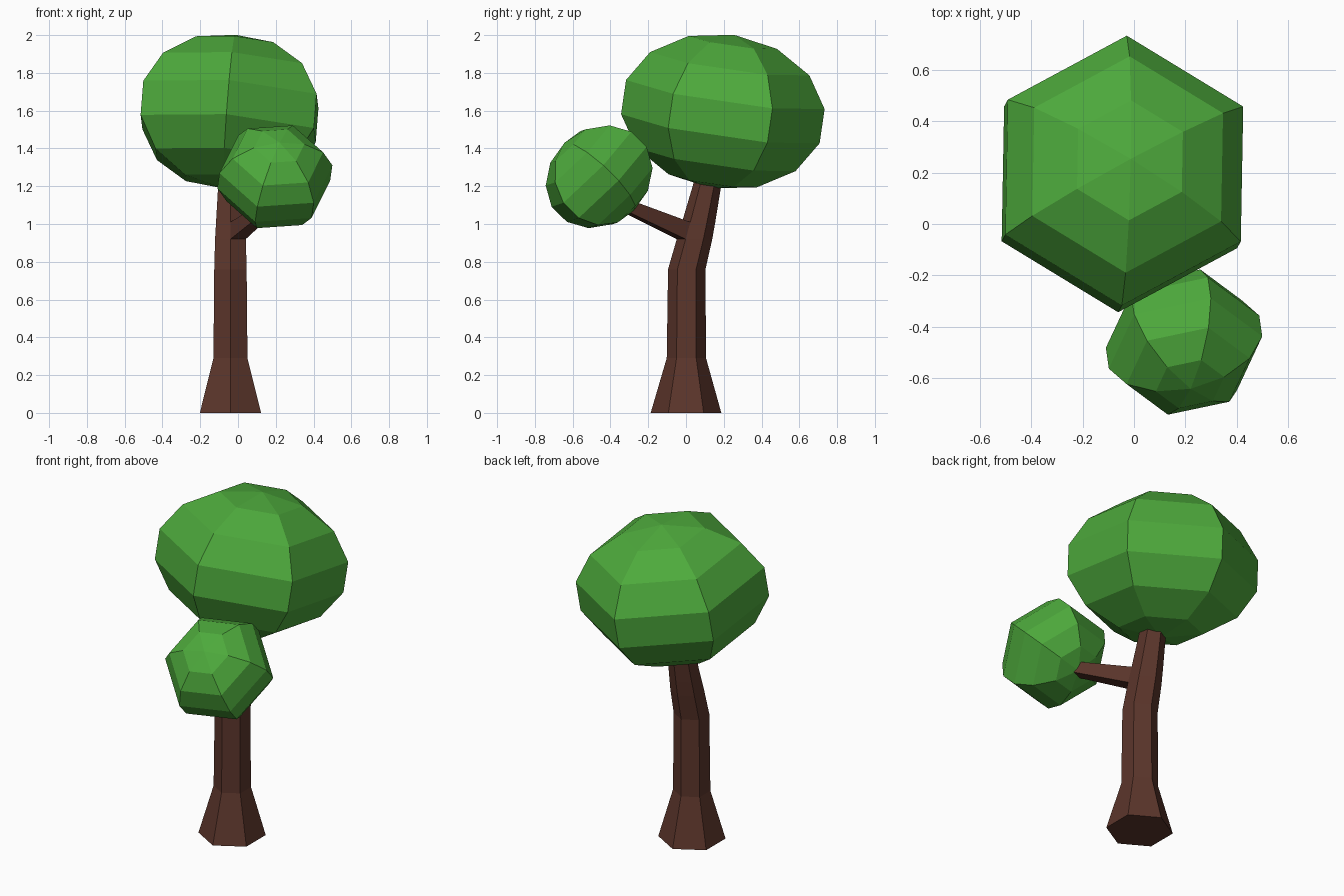
import bpy, bmesh, math
from mathutils import Vector

if "Cube" in bpy.data.objects:
    bpy.data.objects.remove(bpy.data.objects["Cube"])


def material(name, color):
    m = bpy.data.materials.new(name)
    m.diffuse_color = color
    m.use_nodes = True
    m.node_tree.nodes["Principled BSDF"].inputs["Base Color"].default_value = m.diffuse_color
    return m


BARK = material("bark", (0.105, 0.036, 0.024, 1))
LEAF = material("leaf", (0.075, 0.40, 0.045, 1))
SIDES = 6


def ring(bm, center, u, v, radius):
    """Six-sided ring of vertices, first corner along u."""
    c = Vector(center)
    angles = [2 * math.pi * k / SIDES for k in range(SIDES)]
    return [bm.verts.new(c + radius * (math.cos(t) * u + math.sin(t) * v)) for t in angles]


def bridge(bm, r0, r1):
    return [bm.faces.new((r0[k], r0[(k + 1) % SIDES], r1[(k + 1) % SIDES], r1[k]))
            for k in range(SIDES)]


def finish(bm, name, mat):
    bmesh.ops.recalc_face_normals(bm, faces=bm.faces)
    me = bpy.data.meshes.new(name)
    bm.to_mesh(me)
    bm.free()
    me.materials.append(mat)
    ob = bpy.data.objects.new(name, me)
    bpy.context.collection.objects.link(ob)
    return ob


def foliage(name, center, axis, corner, r_side, r_axis, bands=7):
    """Squashed, tilted low-poly ball: six segments, seven bands."""
    bm = bmesh.new()
    c, a = Vector(center), Vector(axis).normalized()
    u = Vector(corner)
    u = (u - a * u.dot(a)).normalized()
    v = a.cross(u)
    rings = []
    for i in range(1, bands):
        t = math.pi * i / bands
        rings.append(ring(bm, c + a * r_axis * math.cos(t), u, v, r_side * math.sin(t)))
    for r0, r1 in zip(rings, rings[1:]):
        bridge(bm, r0, r1)
    for sign, r in ((1, rings[0]), (-1, rings[-1])):
        pole = bm.verts.new(c + a * r_axis * sign)
        for k in range(SIDES):
            bm.faces.new((r[k], r[(k + 1) % SIDES], pole))
    return finish(bm, name, LEAF)


# Trunk: hexagonal rings (z, y centre, radius), flared foot, leaning back at the top
bm = bmesh.new()
profile = [(0, 0, 0.187), (0.29, 0.002, 0.104), (0.76, 0.004, 0.099),
           (0.92, 0.045, 0.094), (1.01, 0.067, 0.088), (1.25, 0.122, 0.072)]
X, Y = Vector((1, 0, 0)), Vector((0, 1, 0))
rings = [ring(bm, (-0.04, y, z), Y, -X, r) for z, y, r in profile]
sides = [bridge(bm, r0, r1) for r0, r1 in zip(rings, rings[1:])]
bm.faces.new(rings[0])
bm.faces.new(rings[-1])

# Branch: the front-right side face pulled out into the small crown
bm.normal_update()
face = sides[3][3]
ext = bmesh.ops.extrude_discrete_faces(bm, faces=[face])["faces"][0]
start = ext.calc_center_median()
end = Vector((0.175, -0.325, 1.10))
for vert in ext.verts:
    vert.co = end + (vert.co - start) * 0.66
finish(bm, "trunk_and_branch", BARK)

# Crowns
foliage("main_crown", (-0.045, 0.195, 1.595), (0.08, 0.145, 1), (0.02, 1.07, -0.15), 0.545, 0.412)
foliage("small_crown", (0.195, -0.46, 1.25), (0.1, -0.705, 0.70), (0.61, 0.125, 0.045), 0.314, 0.258)
